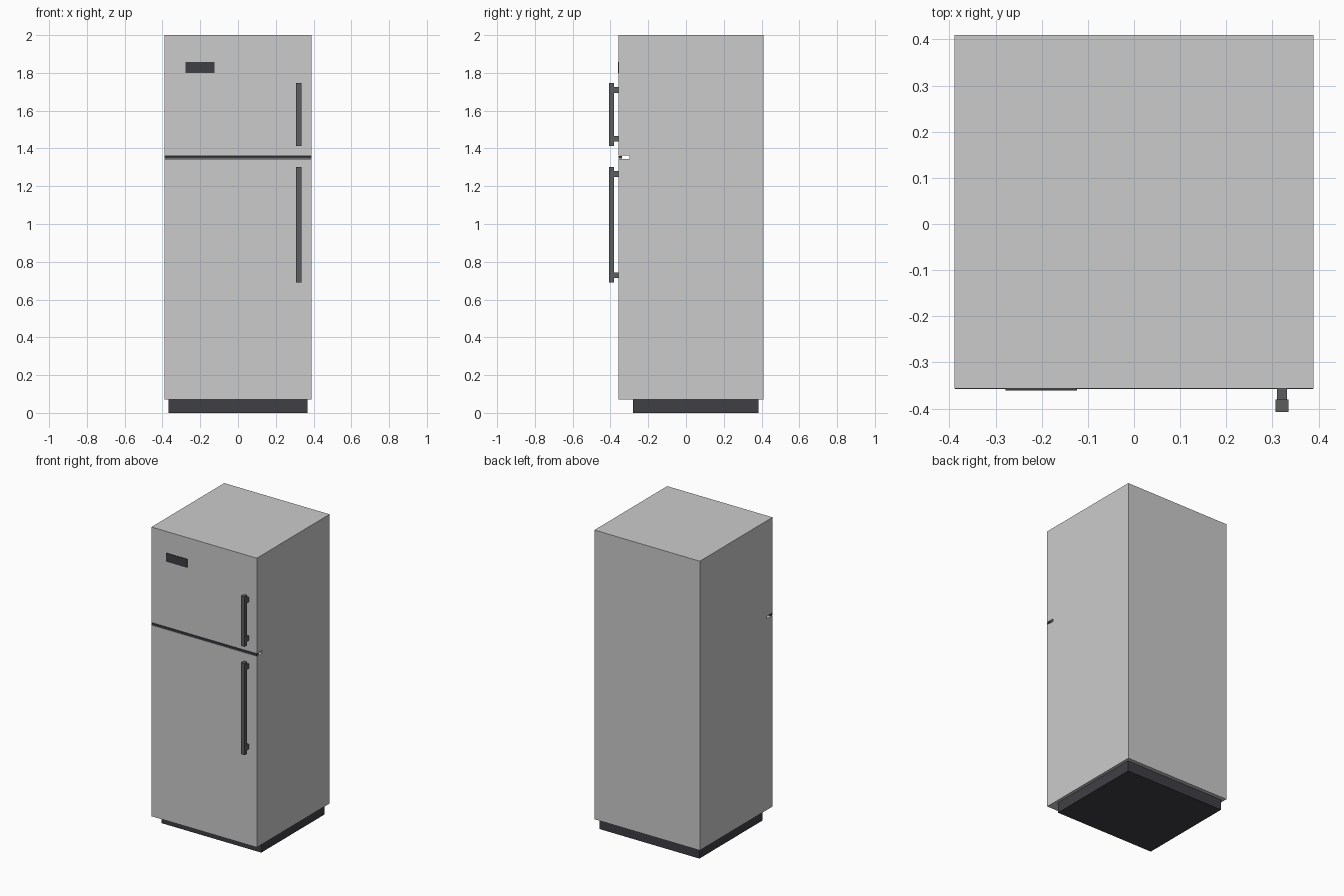
import bpy
import bmesh

if "Cube" in bpy.data.objects:
    bpy.data.objects.remove(bpy.data.objects["Cube"])


def material(name, rgb):
    m = bpy.data.materials.new(name)
    m.diffuse_color = (*rgb, 1)
    m.use_nodes = True
    m.node_tree.nodes["Principled BSDF"].inputs["Base Color"].default_value = m.diffuse_color
    return m


DARK = material("dark_plastic", (0.05, 0.05, 0.06))
METAL = material("handle_metal", (0.11, 0.11, 0.12))


def finish(name, bm, mat=None):
    bmesh.ops.recalc_face_normals(bm, faces=bm.faces)
    me = bpy.data.meshes.new(name)
    bm.to_mesh(me)
    bm.free()
    ob = bpy.data.objects.new(name, me)
    bpy.context.collection.objects.link(ob)
    if mat:
        me.materials.append(mat)
    return ob


def box(name, x, y, z, mat=None):
    bm = bmesh.new()
    bmesh.ops.create_cube(bm, size=1)
    for v in bm.verts:
        v.co = [(a + b) / 2 + c * (b - a) for (a, b), c in zip((x, y, z), v.co)]
    return finish(name, bm, mat)


# Cabinet with both doors: side profile with a slot between the doors
FRONT, BACK = -0.357, 0.41
SLOT_LOW, SLOT_HIGH, SLOT_BACK = 1.345, 1.363, -0.30
profile = [(FRONT, 0.07), (BACK, 0.07), (BACK, 2.0), (FRONT, 2.0),
           (FRONT, SLOT_HIGH), (SLOT_BACK, SLOT_HIGH),
           (SLOT_BACK, SLOT_LOW), (FRONT, SLOT_LOW)]
bm = bmesh.new()
face = bm.faces.new([bm.verts.new((-0.389, y, z)) for y, z in profile])
ext = bmesh.ops.extrude_face_region(bm, geom=[face])
bmesh.ops.translate(bm, vec=(0.778, 0, 0),
                    verts=[g for g in ext["geom"] if isinstance(g, bmesh.types.BMVert)])
finish("fridge_body", bm)

# Recessed plinth, strip in the door gap, blank badge plate
box("plinth", (-0.368, 0.368), (-0.28, 0.384), (0, 0.07), DARK)
box("door_gap_strip", (-0.388, 0.388), (-0.358, -0.34), (1.347, 1.361), DARK)
box("badge_plate", (-0.279, -0.124), (-0.361, -0.356), (1.80, 1.857), DARK)

# Bar handles, each on two standoffs
for door, z0, z1 in (("freezer", 1.413, 1.747), ("fridge", 0.69, 1.302)):
    box(door + "_handle_bar", (0.307, 0.335), (-0.408, -0.381), (z0, z1), METAL)
    for end, za in (("lower", z0 + 0.023), ("upper", z1 - 0.053)):
        box(f"{door}_handle_{end}_post", (0.31, 0.332), (-0.381, -0.356),
            (za, za + 0.031), METAL)
